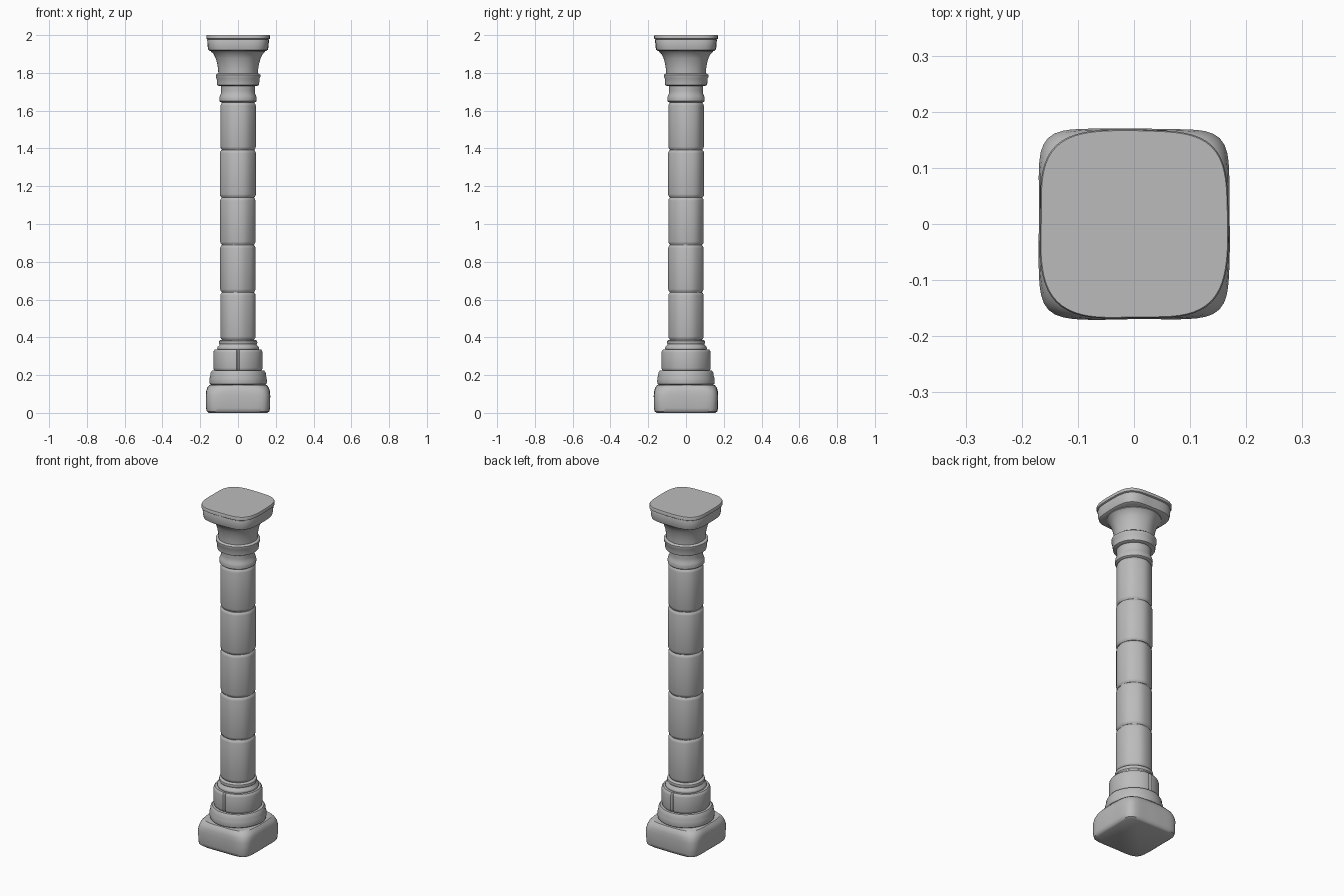
import bpy, bmesh, math, random

random.seed(4)
SEGS = 96

if "Cube" in bpy.data.objects:
    bpy.data.objects.remove(bpy.data.objects["Cube"], do_unlink=True)

stone = bpy.data.materials.new("grey_stone")
stone.use_nodes = True
colour = (0.5, 0.5, 0.5, 1)
stone.diffuse_color = colour
stone.node_tree.nodes["Principled BSDF"].inputs["Base Color"].default_value = colour


def loft(name, rings, split=False, wear=0.001):
    """Stack rings of (radius, height, squareness); squareness 2 is a circle."""
    bm = bmesh.new()
    phase = random.uniform(0, math.tau)
    loops = []
    for radius, z, power in rings:
        loop = []
        for i in range(SEGS):
            a = math.tau * i / SEGS
            c, s = math.cos(a), math.sin(a)
            r = radius / (abs(c) ** power + abs(s) ** power) ** (1 / power)
            # gentle hand-cut unevenness
            r += wear * (math.sin(3 * a + phase) + math.sin(7 * a + 2 * phase)) / 2
            # joint between the two half blocks, at front and back
            if split and i % (SEGS // 2) == SEGS // 4:
                r *= 0.93
            loop.append(bm.verts.new((r * c, r * s, z)))
        loops.append(loop)
    for low, high in zip(loops, loops[1:]):
        for i in range(SEGS):
            j = (i + 1) % SEGS
            bm.faces.new((low[i], low[j], high[j], high[i]))
    bm.faces.new(loops[0][::-1])
    bm.faces.new(loops[-1])
    mesh = bpy.data.meshes.new(name)
    bm.to_mesh(mesh)
    bm.free()
    mesh.materials.append(stone)
    obj = bpy.data.objects.new(name, mesh)
    bpy.context.collection.objects.link(obj)
    bpy.ops.object.select_all(action="DESELECT")
    obj.select_set(True)
    bpy.context.view_layer.objects.active = obj
    bpy.ops.object.shade_smooth_by_angle(angle=math.radians(40))
    return obj


def turned(name, profile, **options):
    """A round part from (radius, height) points."""
    return loft(name, [(r, z, 2) for r, z in profile], **options)


def block(name, radius, z0, z1, **options):
    """A round stone with softened upper and lower edges."""
    e = 0.008
    return turned(name, [(radius - e, z0), (radius - 0.002, z0 + e), (radius, z0 + 2 * e),
                         (radius, z1 - 2 * e), (radius - 0.002, z1 - e), (radius - e, z1)],
                  **options)


# Base: worn square plinth
loft("plinth", [(0.155, 0, 6), (0.165, 0.008, 6.5), (0.169, 0.025, 6.5), (0.17, 0.09, 6.5),
                (0.168, 0.115, 5.5), (0.163, 0.133, 4.6), (0.152, 0.147, 4)])

# Base: rounded ring, split drum and collar
turned("base_ring", [(0.14, 0.146), (0.15, 0.153), (0.152, 0.165), (0.151, 0.185),
                     (0.147, 0.198), (0.146, 0.212), (0.138, 0.224)])
block("split_drum", 0.13, 0.222, 0.336, split=True)
turned("base_collar", [(0.108, 0.333), (0.111, 0.342), (0.109, 0.35), (0.1, 0.357),
                       (0.098, 0.364), (0.102, 0.372), (0.1, 0.381), (0.092, 0.387)])

# Shaft: five equal drums around a slim core
turned("shaft_core", [(0.085, 0.37), (0.085, 1.66)])
bottom, top, count = 0.387, 1.643, 5
step = (top - bottom) / count
for k in range(count):
    z = bottom + k * step
    radius = 0.0955 if k == 3 else 0.0935
    block(f"shaft_drum_{k + 1}", radius, z + 0.001, z + step - 0.001, wear=0.0015)

# Capital: neck, band and flared bell
turned("capital_neck", [(0.09, 1.644), (0.098, 1.65), (0.099, 1.665), (0.096, 1.678),
                        (0.091, 1.688), (0.089, 1.705), (0.091, 1.735)])
turned("capital_band", [(0.1, 1.73), (0.11, 1.735), (0.112, 1.745), (0.113, 1.77),
                        (0.118, 1.778), (0.118, 1.79), (0.108, 1.797)])
turned("capital_bell", [(0.105, 1.793), (0.106, 1.82), (0.111, 1.85), (0.119, 1.878),
                        (0.13, 1.9), (0.143, 1.912), (0.143, 1.925)])

# Capital: square top slab with a thin lip
loft("top_slab", [(0.148, 1.916, 3.6), (0.157, 1.922, 3.7), (0.16, 1.935, 3.7),
                  (0.163, 1.972, 3.7), (0.16, 1.98, 3.7)])
loft("top_lip", [(0.162, 1.977, 3.7), (0.168, 1.981, 3.7), (0.168, 1.996, 3.7),
                 (0.166, 2.0, 3.7)])
